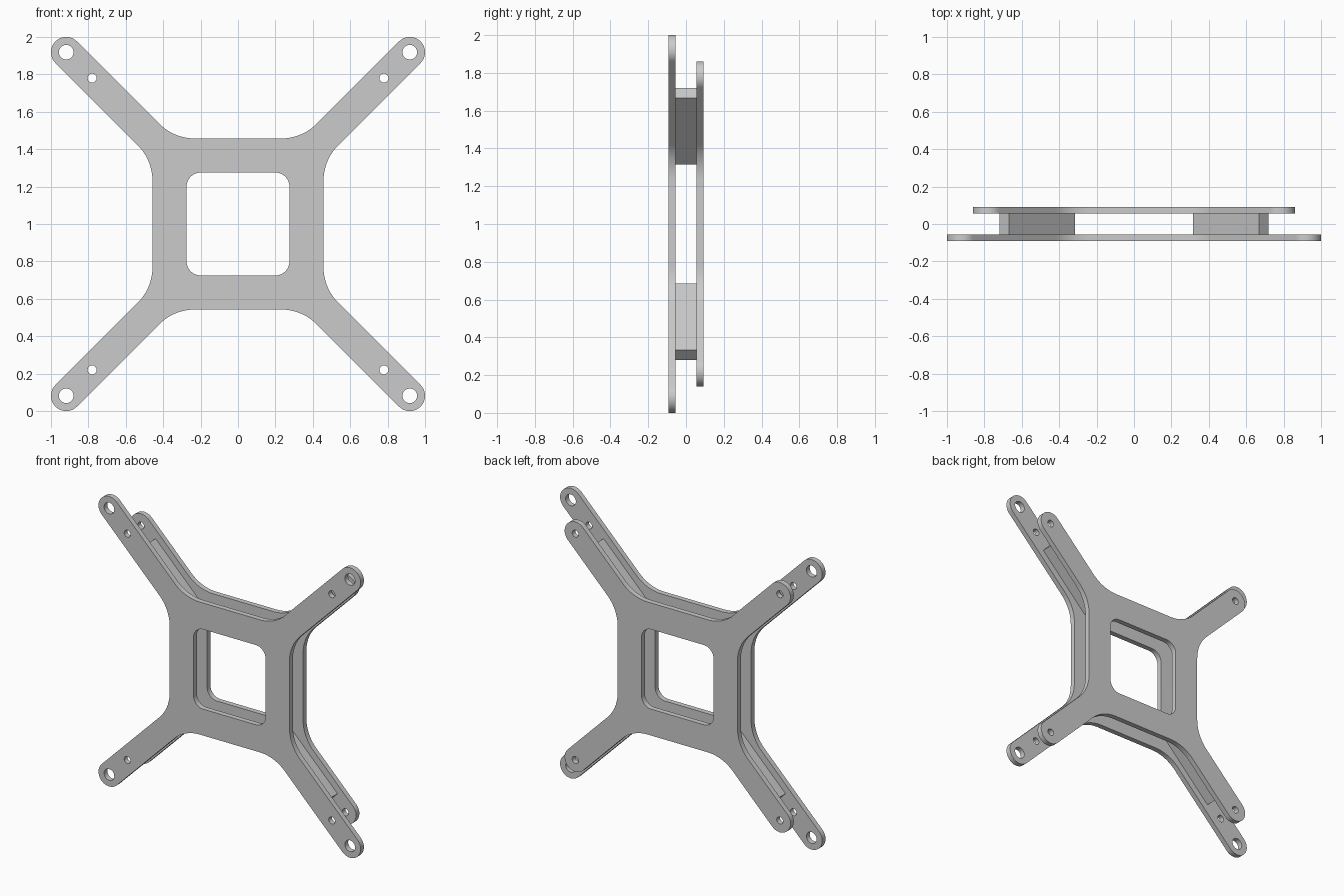
import bpy
from math import sin, cos, tan, pi, radians, sqrt

if "Cube" in bpy.data.objects:
    bpy.data.objects.remove(bpy.data.objects["Cube"])

CZ = 1.0                 # height of the frame centre
BODY, WINDOW = 0.457, 0.275
ARM_R = 0.0815           # half width of arms and radius of their ends
FILLET = 0.27
INNER, OUTER = 0.056, 0.092   # plate distances from y = 0


def arc(cx, cy, r, a0, a1, n):
    return [(cx + r * cos(radians(a0 + (a1 - a0) * i / n)),
             cy + r * sin(radians(a0 + (a1 - a0) * i / n))) for i in range(n + 1)]


def four_fold(points):
    out = []
    for c, s in ((1, 0), (0, 1), (-1, 0), (0, -1)):
        out += [(x * c - y * s, x * s + y * c) for x, y in points]
    return out


def circle(cx, cy, r, n=32):
    return arc(cx, cy, r, 0, 360, n)[:-1]


def extrude_profile(name, loops, y, depth):
    curve = bpy.data.curves.new(name, 'CURVE')
    curve.dimensions = '2D'
    curve.fill_mode = 'BOTH'
    curve.extrude = depth / 2
    for pts in loops:
        sp = curve.splines.new('POLY')
        sp.points.add(len(pts) - 1)
        for p, (px, py) in zip(sp.points, pts):
            p.co = (px, py, 0, 1)
        sp.use_cyclic_u = True
    ob = bpy.data.objects.new(name, curve)
    bpy.context.collection.objects.link(ob)
    ob.location = (0, y, CZ)
    ob.rotation_euler = (pi / 2, 0, 0)
    bpy.ops.object.select_all(action='DESELECT')
    ob.select_set(True)
    bpy.context.view_layer.objects.active = ob
    bpy.ops.object.convert(target='MESH')
    bpy.ops.object.shade_smooth_by_angle(angle=radians(30))
    return bpy.context.object


def plate(name, reach, y, holes):
    # one arm with its fillets, repeated around the square body
    t = BODY - ARM_R * sqrt(2) - FILLET * tan(pi / 8)
    arm = (arc(BODY + FILLET, t, FILLET, 180, 135, 12)
           + arc(reach, reach, ARM_R, -45, 135, 24)
           + arc(t, BODY + FILLET, FILLET, 315, 270, 12))
    r = 0.075
    window = four_fold(arc(WINDOW - r, WINDOW - r, r, 0, 90, 10))
    loops = [four_fold(arm), window]
    for d, hr in holes:
        loops += [circle(sx * d, sz * d, hr) for sx in (-1, 1) for sz in (-1, 1)]
    extrude_profile(name, loops, y, OUTER - INNER)


# Long-armed front plate and short-armed back plate
mid = (INNER + OUTER) / 2
plate("front_plate", 1 - ARM_R, -mid, [(1 - ARM_R, 0.039), (0.78, 0.024)])
plate("back_plate", 0.78, mid, [(0.78, 0.024)])

# Spacer bars sandwiched between the plates, one along each arm
near, far, half = 0.342, 0.694, 0.026
bar = [(near + half, near - half), (far + half, far - half),
       (far - half, far + half), (near - half, near + half)]
for label, sx, sz in (("upper_right", 1, 1), ("upper_left", -1, 1),
                      ("lower_left", -1, -1), ("lower_right", 1, -1)):
    extrude_profile("spacer_" + label, [[(x * sx, z * sz) for x, z in bar]], 0, 2 * INNER)
